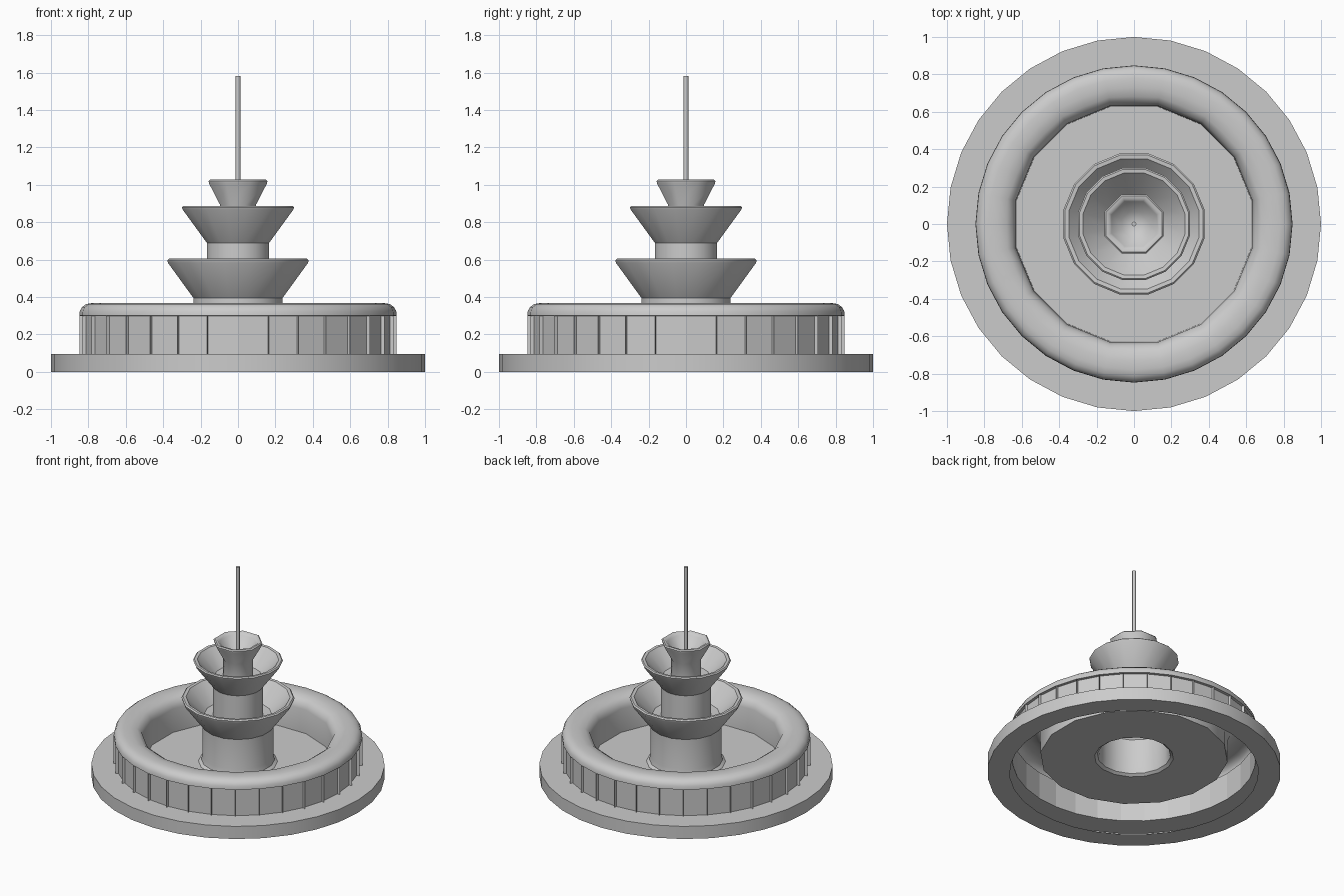
import bpy, bmesh
from math import pi, sin, cos, radians

if "Cube" in bpy.data.objects:
    bpy.data.objects.remove(bpy.data.objects["Cube"])


def lathe(name, profile, sides, angle=35, start=0.0, panels=None):
    """Spin (radius, z[, flat]) points; flat=1 squares every second vertex off to a half-count polygon."""
    bm = bmesh.new()
    rings = []
    for p in profile:
        r, z = p[0], p[1]
        flat = p[2] if len(p) > 2 else 0
        if r == 0:
            rings.append([bm.verts.new((0, 0, z))] * sides)
            continue
        ring = []
        for k in range(sides):
            a = start + 2 * pi * k / sides
            rr = r * (1 - flat + flat * cos(2 * pi / sides)) if k % 2 == 0 else r
            ring.append(bm.verts.new((rr * cos(a), rr * sin(a), z)))
        rings.append(ring)
    panel_faces = []
    for i in range(len(rings) - 1):
        lo, hi = rings[i], rings[i + 1]
        for k in range(sides):
            n = (k + 1) % sides
            corners = list(dict.fromkeys((lo[k], lo[n], hi[n], hi[k])))
            f = bm.faces.new(corners)
            if i == panels:
                panel_faces.append(f)
    # recessed panels around the wall
    if panel_faces:
        res = bmesh.ops.inset_individual(bm, faces=panel_faces, thickness=0.022)
        bmesh.ops.inset_individual(bm, faces=panel_faces, thickness=0.001, depth=-0.02)
    me = bpy.data.meshes.new(name)
    bm.to_mesh(me)
    bm.free()
    ob = bpy.data.objects.new(name, me)
    bpy.context.collection.objects.link(ob)
    bpy.ops.object.select_all(action='DESELECT')
    ob.select_set(True)
    bpy.context.view_layer.objects.active = ob
    bpy.ops.object.shade_smooth_by_angle(angle=radians(angle))
    return ob


# plinth step, open underneath
lathe("plinth", [(0.848, 0), (1, 0), (1, 0.095), (0.848, 0.095)], 32)

# basin wall with panels, rounded rim and pool side
lathe("basin", [
    (0.848, 0.095), (0.848, 0.30), (0.846, 0.325), (0.834, 0.347),
    (0.812, 0.362), (0.78, 0.368), (0.735, 0.368, 0.4), (0.69, 0.358, 0.7),
    (0.66, 0.335, 1), (0.645, 0.295, 1), (0.641, 0.12, 1)], 32, panels=0)

# pool floor, hollow lower column and lower bowl
lathe("floor_and_lower_bowl", [
    (0.641, 0.12), (0.27, 0.12), (0.25, 0.135), (0.243, 0.17), (0.243, 0.395),
    (0.382, 0.583), (0.385, 0.597), (0.376, 0.605), (0.355, 0.603),
    (0.338, 0.585), (0.23, 0.475), (0.165, 0.47)], 16, start=pi / 16)

# middle column and bowl
lathe("middle_bowl", [
    (0.17, 0.47), (0.17, 0.69), (0.302, 0.868), (0.306, 0.88), (0.298, 0.887),
    (0.278, 0.885), (0.262, 0.868), (0.16, 0.765), (0.09, 0.76)], 16, start=pi / 16)

# top column and bowl
lathe("top_bowl", [
    (0.105, 0.76), (0.105, 0.895), (0.168, 1.008), (0.17, 1.02), (0.162, 1.028),
    (0.145, 1.026), (0.13, 1.01), (0.07, 0.935), (0, 0.925)], 8, angle=50, start=pi / 8)

# water jet pole
lathe("jet_pole", [(0.013, 0.92), (0.013, 1.583), (0, 1.583)], 8, angle=50)
